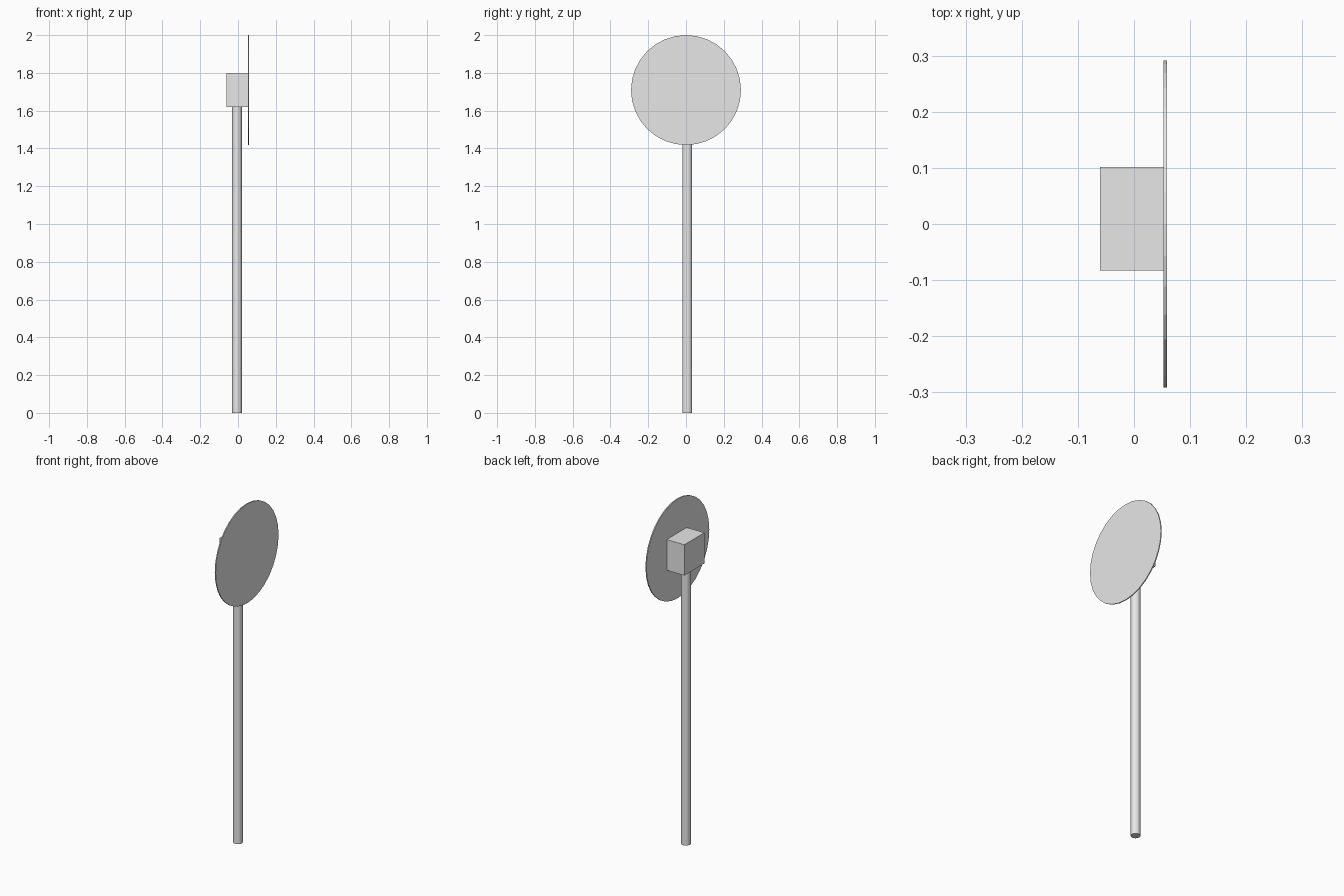
import bpy
from math import pi

cube = bpy.data.objects.get("Cube")
if cube:
    bpy.data.objects.remove(cube, do_unlink=True)

# Single plain grey for every part
grey = bpy.data.materials.new("light_grey")
grey.use_nodes = True
colour = (0.8, 0.8, 0.8, 1)
grey.diffuse_color = colour
grey.node_tree.nodes["Principled BSDF"].inputs["Base Color"].default_value = colour


def finish(name):
    obj = bpy.context.object
    obj.name = obj.data.name = name
    obj.data.materials.append(grey)
    return obj


def cylinder(name, radius, depth, location, rotation=(0, 0, 0)):
    bpy.ops.mesh.primitive_cylinder_add(vertices=32, radius=radius, depth=depth,
                                        location=location, rotation=rotation)
    return finish(name)


# Upright pole, reaching the underside of the box
pole_height = 1.62
cylinder("pole", 0.026, pole_height, (-0.005, 0.007, pole_height / 2))

# Box on top of the pole
bpy.ops.mesh.primitive_cube_add(size=1, location=(-0.004, 0.0095, 1.71))
box = finish("mounting_box")
box.scale = (0.114, 0.185, 0.18)

# Thin round plate fixed to the left face of the box
cylinder("round_plate", 0.291, 0.006, (0.056, 0, 1.709), (0, pi / 2, 0))
